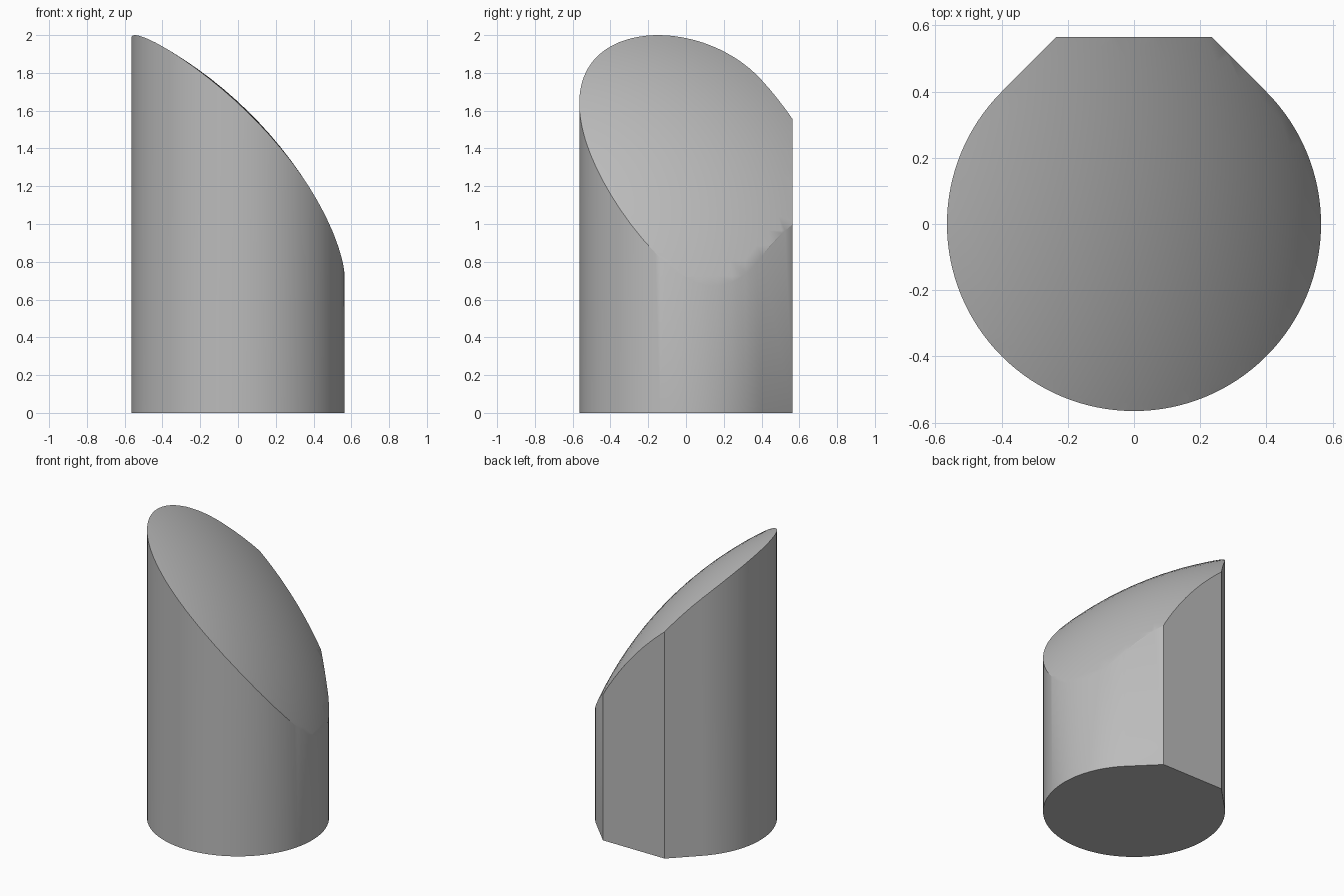
import bpy, bmesh, math

if "Cube" in bpy.data.objects:
    bpy.data.objects.remove(bpy.data.objects["Cube"], do_unlink=True)

RADIUS = 0.565
DOME_CENTRE = (-1.515, -0.41, 0.0)
DOME_RADIUS = 2.238

grey = bpy.data.materials.new("plain_grey")
grey.use_nodes = True
colour = (0.5, 0.5, 0.5, 1)
grey.diffuse_color = colour
grey.node_tree.nodes["Principled BSDF"].inputs["Base Color"].default_value = colour


def add_object(name, bm):
    mesh = bpy.data.meshes.new(name)
    bm.to_mesh(mesh)
    bm.free()
    mesh.materials.append(grey)
    obj = bpy.data.objects.new(name, mesh)
    bpy.context.collection.objects.link(obj)
    return obj


# Column: round profile whose back runs out along tangents to a flat face
steps = 96
profile = []
for i in range(steps + 1):
    angle = math.radians(135 + 270 * i / steps)
    profile.append((RADIUS * math.cos(angle), RADIUS * math.sin(angle)))
half_flat = RADIUS * (math.sqrt(2) - 1)
profile += [(half_flat, RADIUS), (-half_flat, RADIUS)]

bm = bmesh.new()
base = bm.faces.new([bm.verts.new((x, y, 0)) for x, y in profile])
top = bmesh.ops.extrude_face_region(bm, geom=[base])["geom"]
bmesh.ops.translate(bm, vec=(0, 0, 2.1),
                    verts=[v for v in top if isinstance(v, bmesh.types.BMVert)])
bmesh.ops.recalc_face_normals(bm, faces=bm.faces)
column = add_object("slanted_column", bm)

# Large sphere that shapes the slanted domed top
bm = bmesh.new()
bmesh.ops.create_uvsphere(bm, u_segments=160, v_segments=81, radius=DOME_RADIUS)
bmesh.ops.translate(bm, vec=DOME_CENTRE, verts=bm.verts)
dome = add_object("dome_cutter", bm)

cut = column.modifiers.new("domed_top", "BOOLEAN")
cut.operation = "INTERSECT"
cut.solver = "EXACT"
cut.object = dome
bpy.ops.object.select_all(action="DESELECT")
bpy.context.view_layer.objects.active = column
column.select_set(True)
bpy.ops.object.modifier_apply(modifier=cut.name)
bpy.data.objects.remove(dome, do_unlink=True)

# Soft shading on the curves, crisp at the corners
bpy.ops.object.shade_smooth_by_angle(angle=math.radians(30))
